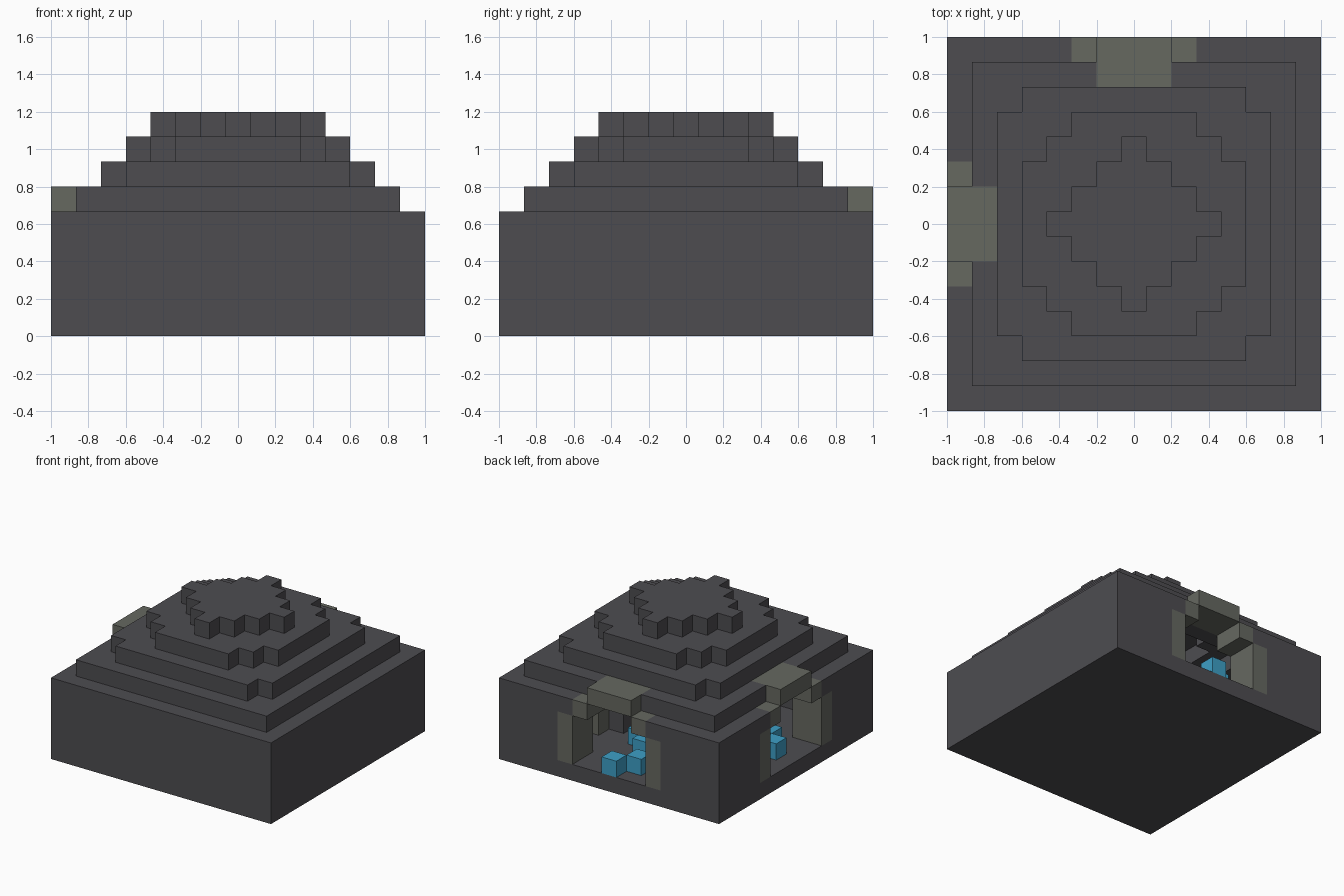
import bpy, bmesh
from mathutils import Vector

cube = bpy.data.objects.get("Cube")
if cube:
    bpy.data.objects.remove(cube, do_unlink=True)

S = 2 / 15  # edge of one block


def material(name, rgb):
    m = bpy.data.materials.new(name)
    m.use_nodes = True
    m.diffuse_color = (*rgb, 1)
    m.node_tree.nodes["Principled BSDF"].inputs["Base Color"].default_value = (*rgb, 1)
    return m


dark = material("dark stone", (0.075, 0.073, 0.081))
mossy = material("mossy stone", (0.132, 0.138, 0.118))
blue = material("blue crystal", (0.048, 0.35, 0.57))


def inside(i, j, reach, total):
    """Stepped round footprint: limited per axis and along the diagonal."""
    return max(abs(i), abs(j)) <= reach and abs(i) + abs(j) <= total


# Reach and diagonal limit of each layer, outside and hollow
outer = [(7, 14)] * 5 + [(6, 12), (5, 9), (4, 6), (3, 3)]
hollow = [None] + [(5, 10)] * 4 + [(4, 8), (3, 5), (2, 3), None]

# Stepped shell
shell = set()
for k, (foot, gap) in enumerate(zip(outer, hollow)):
    for i in range(-7, 8):
        for j in range(-7, 8):
            if inside(i, j, *foot) and not (gap and inside(i, j, *gap)):
                shell.add((i, j, k))

# Doorway arch in the back wall: posts, shoulders, lintel and opening
arch, opening = set(), set()
for j in (6, 7):
    for side in (-1, 1):
        arch |= {(3 * side, j, k) for k in (1, 2, 3)}
        arch.add((2 * side, j, 4))
    arch |= {(i, j, 5) for i in (-1, 0, 1)}
    opening |= {(i, j, k) for i in range(-2, 3) for k in (1, 2, 3)}
    opening |= {(i, j, 4) for i in (-1, 0, 1)}


def turn(cells):
    """Quarter turn from the back wall to the -x wall."""
    return {(-j, i, k) for i, j, k in cells}


side_arch = turn(arch)
shell -= arch | side_arch | opening | turn(opening)

# Inner pillar and block
pillar = {(4, 3, k) for k in range(1, 5)}
block = {(3, 2, k) for k in (1, 2)}

# Crystals scattered on the floor
crystals = {(i, j, 1) for i, j in
            [(0, 7), (-1, 6), (0, 4), (1, 3), (-6, 0), (-5, -1)]}

parts = {
    "stepped_shell": (shell, dark),
    "back_doorway": (arch, mossy),
    "side_doorway": (side_arch, mossy),
    "inner_pillar": (pillar, mossy),
    "inner_block": (block, dark),
    "floor_crystals": (crystals, blue),
}
filled = set().union(*(cells for cells, _ in parts.values()))


def build(name, cells, mat):
    """Join blocks into one mesh, keeping only the exposed faces."""
    bm = bmesh.new()
    for cell in sorted(cells):
        centre = Vector((cell[0], cell[1], cell[2] + 0.5))
        for axis in range(3):
            for sign in (-1, 1):
                n = Vector((0, 0, 0))
                n[axis] = sign
                if tuple(c + int(d) for c, d in zip(cell, n)) in filled:
                    continue
                u = Vector((0, 0, 0))
                u[(axis + 1) % 3] = 0.5
                v = n.cross(u)
                mid = centre + n * 0.5
                corners = (mid - u - v, mid + u - v, mid + u + v, mid - u + v)
                bm.faces.new([bm.verts.new(p * S) for p in corners])
    bmesh.ops.remove_doubles(bm, verts=bm.verts, dist=S / 100)
    mesh = bpy.data.meshes.new(name)
    bm.to_mesh(mesh)
    bm.free()
    mesh.materials.append(mat)
    bpy.context.collection.objects.link(bpy.data.objects.new(name, mesh))


for name, (cells, mat) in parts.items():
    build(name, cells, mat)
